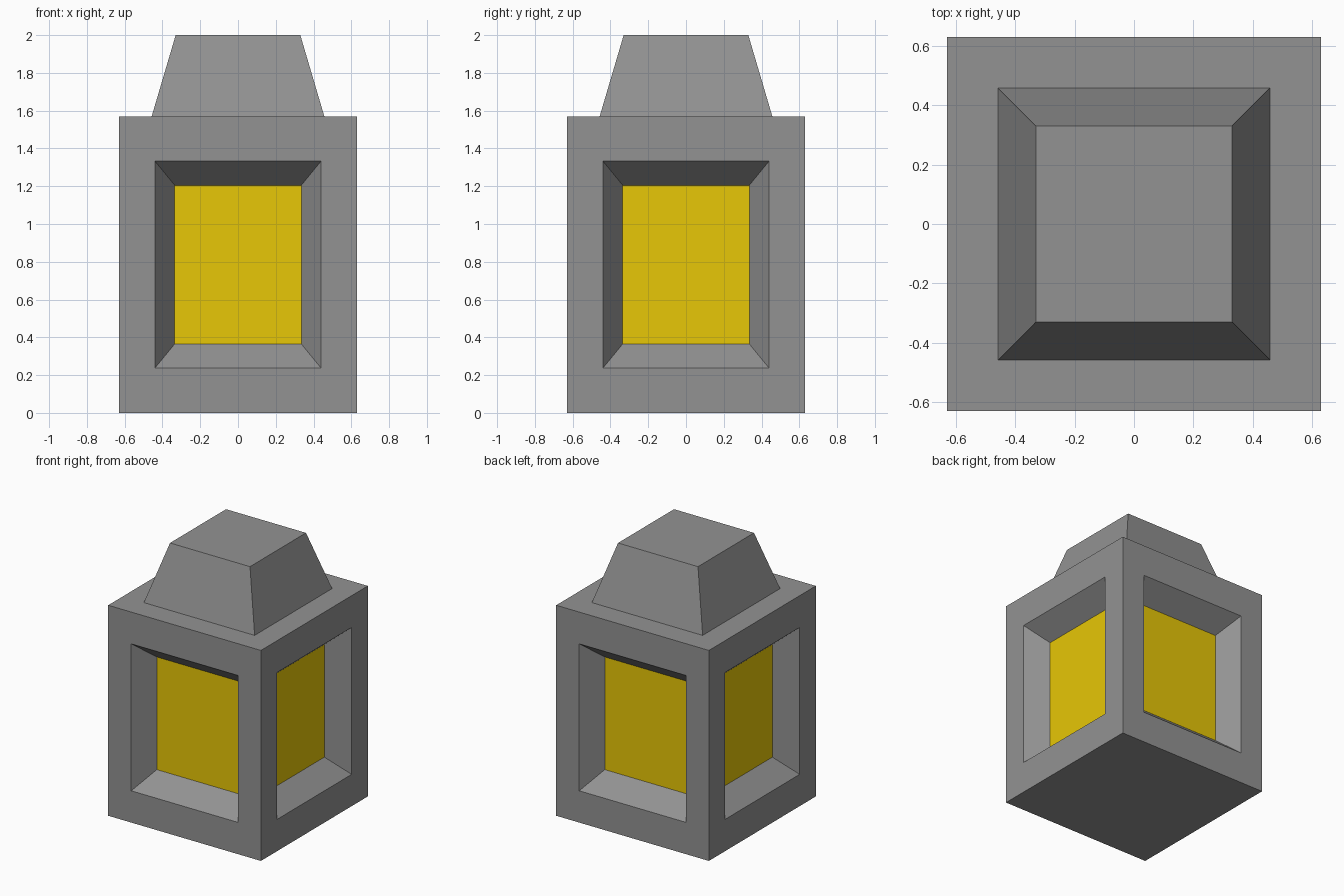
import bpy, bmesh
from math import pi, sqrt
from mathutils import Matrix, Vector

if "Cube" in bpy.data.objects:
    bpy.data.objects.remove(bpy.data.objects["Cube"])

HALF, HEIGHT = 0.63, 1.57      # housing half width and height
DEPTH = 0.152                  # how far the glass sits behind each side


def material(name, r, g, b):
    mat = bpy.data.materials.new(name)
    mat.diffuse_color = (r, g, b, 1)
    mat.use_nodes = True
    mat.node_tree.nodes["Principled BSDF"].inputs["Base Color"].default_value = mat.diffuse_color
    return mat


def add_object(name, bm, mat):
    bmesh.ops.recalc_face_normals(bm, faces=bm.faces)
    mesh = bpy.data.meshes.new(name)
    bm.to_mesh(mesh)
    bm.free()
    mesh.materials.append(mat)
    obj = bpy.data.objects.new(name, mesh)
    bpy.context.collection.objects.link(obj)
    return obj


def box(half, z0, z1):
    bm = bmesh.new()
    m = Matrix.Translation((0, 0, (z0 + z1) / 2)) @ Matrix.Diagonal((2 * half, 2 * half, z1 - z0, 1))
    bmesh.ops.create_cube(bm, size=1, matrix=m)
    return bm


def shrink_in(bm, face, width, height, push=0.0):
    """Replace a side face by a smaller copy of given half sizes, pushed inward."""
    c, n = face.calc_center_median(), face.normal.copy()
    across = n.cross(Vector((0, 0, 1)))
    new = bmesh.ops.extrude_discrete_faces(bm, faces=[face])["faces"][0]
    for v in new.verts:
        d = v.co - c
        side = width if d.dot(across) > 0 else -width
        v.co = c + across * side - n * push
        v.co.z = c.z + (height if d.z > 0 else -height)
    new.normal_update()
    return new


metal = material("dark_grey_metal", 0.29, 0.29, 0.29)
glow = material("yellow_glass", 0.8, 0.57, 0.002)

# Housing: box with a bevelled window opening on each side
bm = box(HALF, 0, HEIGHT)
bm.normal_update()
openings = []
for side in [f for f in bm.faces if abs(f.normal.z) < 0.5]:
    rim = shrink_in(bm, side, 0.44, 0.548)
    openings.append(shrink_in(bm, rim, 0.335, 0.42, DEPTH))
bmesh.ops.delete(bm, geom=openings, context='FACES_ONLY')
add_object("lantern_housing", bm, metal)

# Glowing glass core seen through all four openings
add_object("glass_core", box(HALF - DEPTH, 0.3, HEIGHT - 0.3), glow)

# Tapered roof cap
bm = bmesh.new()
m = Matrix.Translation((0, 0, (HEIGHT + 2) / 2)) @ Matrix.Rotation(pi / 4, 4, 'Z')
bmesh.ops.create_cone(bm, cap_ends=True, segments=4, radius1=0.457 * sqrt(2),
                      radius2=0.33 * sqrt(2), depth=2 - HEIGHT, matrix=m)
add_object("roof_cap", bm, metal)
